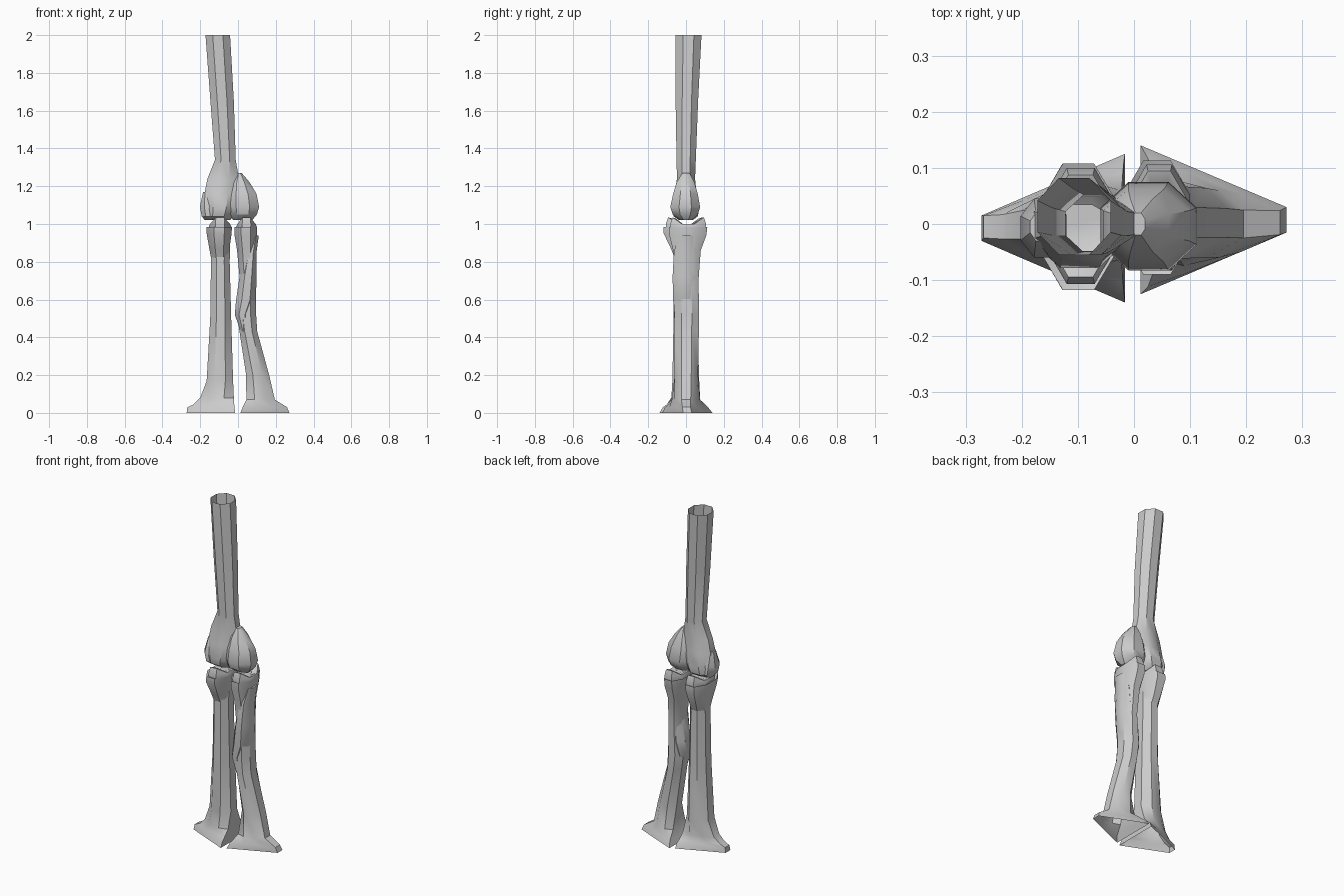
import bpy, bmesh, math

SIDES = 8


def ring(z, x0, x1, y0, y1, k=0.0):
    """Octagonal section filling a box; k blends it to a wedge pointing +x or -x."""
    cx, cy, rx, ry = (x0 + x1) / 2, (y0 + y1) / 2, (x1 - x0) / 2, (y1 - y0) / 2
    pts = []
    for i in range(SIDES):
        a = (i + 0.5) * 2 * math.pi / SIDES
        u = math.cos(a) / math.cos(math.pi / SIDES)
        v = math.sin(a) / math.sin(math.pi * 3 / SIDES)
        away = -u if k > 0 else u
        wedge = math.copysign(0.17 + (away + 1) / 2 * 0.83, v)
        v += (wedge - v) * abs(k)
        pts.append((cx + rx * u, cy + ry * v, z))
    return pts


def loft(name, rings, cap_first=False, cap_last=False):
    bm = bmesh.new()
    loops = [[bm.verts.new(p) for p in r] for r in rings]
    for a, b in zip(loops, loops[1:]):
        for i in range(SIDES):
            j = (i + 1) % SIDES
            bm.faces.new((a[i], b[i], b[j], a[j]))
    if cap_first:
        bm.faces.new(loops[0])
    if cap_last:
        bm.faces.new(loops[-1][::-1])
    mesh = bpy.data.meshes.new(name)
    bm.to_mesh(mesh)
    bm.free()
    obj = bpy.data.objects.new(name, mesh)
    bpy.context.collection.objects.link(obj)
    bpy.context.view_layer.objects.active = obj
    bpy.ops.object.select_all(action='DESELECT')
    obj.select_set(True)
    bpy.ops.object.shade_smooth_by_angle(angle=math.radians(35))
    return obj


def bone(name, sections, **caps):
    return loft(name, [ring(*s) for s in sections], **caps)


# Upper bone: open tube flaring into the outer knuckle
bone("upper_bone", [
    (2.00, -0.172, -0.042, -0.055, 0.082),
    (1.65, -0.146, -0.022, -0.055, 0.064),
    (1.34, -0.122, -0.012, -0.050, 0.052),
    (1.24, -0.162, 0.005, -0.048, 0.048),
    (1.16, -0.178, 0.000, -0.060, 0.056),
    (1.08, -0.180, -0.015, -0.078, 0.070),
    (1.04, -0.178, -0.030, -0.065, 0.062),
    (1.02, -0.160, -0.040, -0.035, 0.035)], cap_last=True)

# Inner knuckle and small bump on the outer side
bone("inner_knuckle", [
    (1.27, -0.005, 0.020, -0.020, 0.020),
    (1.22, -0.035, 0.062, -0.050, 0.045),
    (1.16, -0.055, 0.098, -0.068, 0.062),
    (1.09, -0.060, 0.112, -0.083, 0.075),
    (1.05, -0.050, 0.100, -0.070, 0.062),
    (1.02, -0.025, 0.075, -0.030, 0.030)], cap_first=True, cap_last=True)
bone("outer_bump", [
    (1.17, -0.185, -0.150, -0.030, 0.020),
    (1.09, -0.202, -0.120, -0.060, 0.045),
    (1.04, -0.192, -0.120, -0.055, 0.045),
    (1.02, -0.175, -0.120, -0.030, 0.030)], cap_first=True, cap_last=True)


# Saddle-shaped cartilage pads, high at front and back, hollow in the middle
def pad(name, x0, x1, y0, y1):
    cx, cy = (x0 + x1) / 2, (y0 + y1) / 2
    rings = []
    for scale, low, lift in [(0.96, 0.965, 0), (1, 0.985, 0.015), (0.88, 1.0, 0.035),
                             (0.7, 1.0, 0.03), (0.4, 0.99, 0.01)]:
        pts = ring(0, cx + (x0 - cx) * scale, cx + (x1 - cx) * scale,
                   cy + (y0 - cy) * scale, cy + (y1 - cy) * scale)
        rings.append([(x, y, low + lift * (1 if abs(y - cy) > 0.6 * (y1 - cy) * scale else 0))
                      for x, y, _ in pts])
    loft(name, rings, cap_last=True)


pad("outer_pad", -0.155, -0.035, -0.107, 0.100)
pad("inner_pad", -0.010, 0.100, -0.083, 0.106)

# Outer lower bone: collar, shaft and spreading foot
bone("outer_collar", [
    (0.975, -0.145, -0.045, -0.090, 0.085),
    (0.985, -0.166, -0.032, -0.118, 0.108),
    (0.950, -0.166, -0.034, -0.118, 0.108),
    (0.870, -0.152, -0.045, -0.080, 0.080),
    (0.820, -0.143, -0.048, -0.060, 0.060)])
bone("outer_lower_bone", [
    (0.95, -0.142, -0.040, -0.060, 0.060),
    (0.80, -0.143, -0.044, -0.062, 0.058),
    (0.50, -0.147, -0.036, -0.066, 0.060),
    (0.17, -0.166, -0.026, -0.072, 0.070),
    (0.08, -0.200, -0.022, -0.088, 0.085, -0.5),
    (0.045, -0.235, -0.020, -0.110, 0.100, -0.85),
    (0.03, -0.268, -0.018, -0.122, 0.112, -1),
    (0.00, -0.272, -0.016, -0.140, 0.125, -1)])

# Inner lower bone: head, bent shaft and spreading foot
bone("inner_lower_bone", [
    (0.975, -0.005, 0.085, -0.070, 0.090),
    (0.985, -0.018, 0.100, -0.090, 0.113),
    (0.940, -0.018, 0.100, -0.088, 0.108),
    (0.860, -0.005, 0.094, -0.068, 0.078),
    (0.700, 0.010, 0.092, -0.060, 0.066),
    (0.520, -0.005, 0.096, -0.062, 0.070),
    (0.430, 0.008, 0.102, -0.062, 0.068),
    (0.200, 0.043, 0.165, -0.060, 0.064),
    (0.070, 0.044, 0.195, -0.085, 0.085, 0.5),
    (0.030, 0.025, 0.260, -0.115, 0.120, 0.95),
    (0.000, 0.012, 0.272, -0.125, 0.140, 1)])

# Ridge wrapping diagonally around the inner shaft
bone("inner_ridge", [
    (0.94, 0.060, 0.110, -0.040, 0.045),
    (0.85, 0.040, 0.098, -0.064, 0.056),
    (0.72, 0.008, 0.099, -0.071, 0.060),
    (0.60, -0.010, 0.094, -0.068, 0.062),
    (0.52, -0.017, 0.060, -0.064, 0.050),
    (0.43, 0.015, 0.055, -0.055, 0.040)], cap_first=True)
